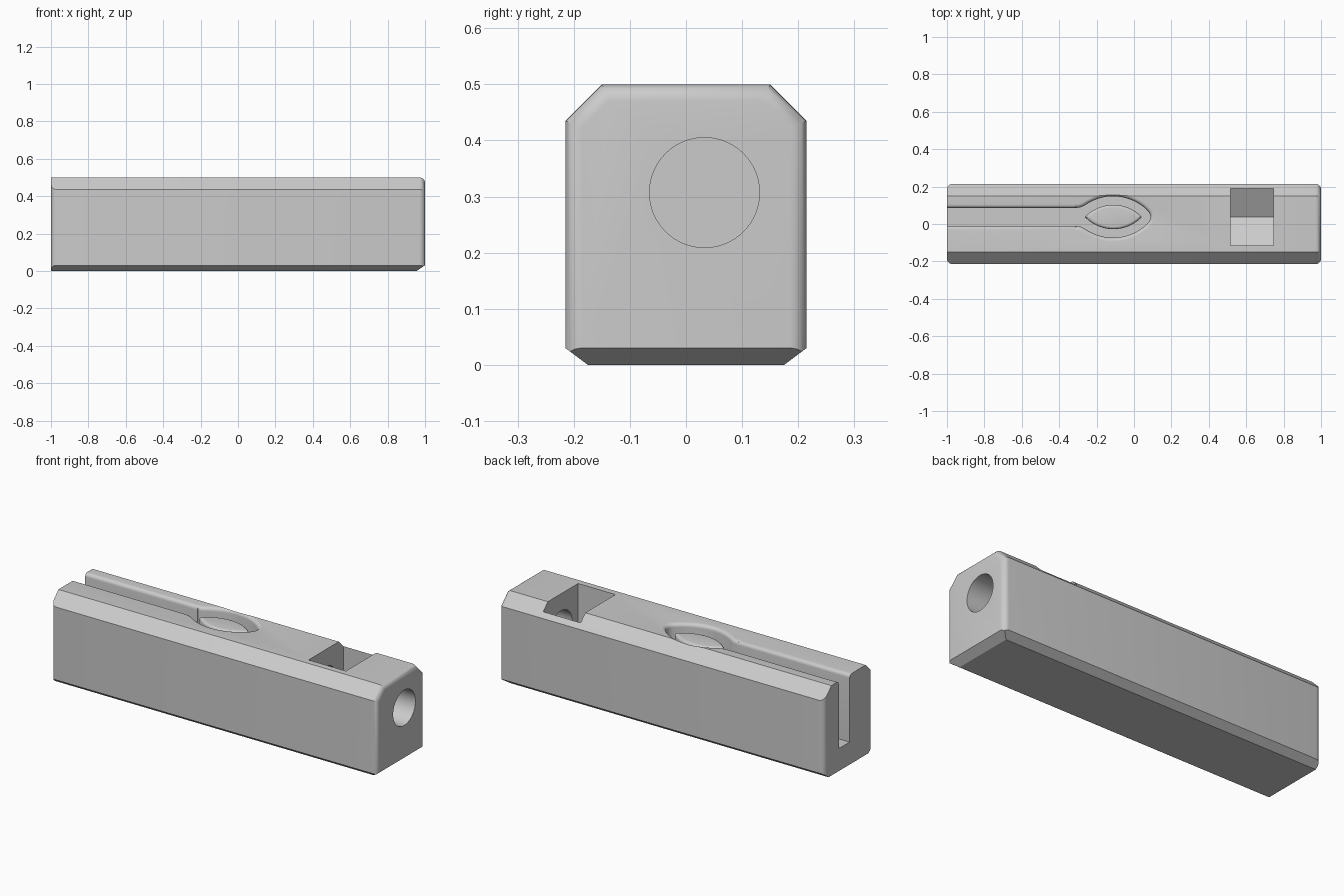
import bpy, bmesh, math
from mathutils import Vector

if "Cube" in bpy.data.objects:
    bpy.data.objects.remove(bpy.data.objects["Cube"])

grey = bpy.data.materials.new("plain grey")
grey.use_nodes = True
grey.diffuse_color = (0.6, 0.6, 0.6, 1)
grey.node_tree.nodes["Principled BSDF"].inputs["Base Color"].default_value = (0.6, 0.6, 0.6, 1)

HALF_Y, TOP, CORE_Y, CORE_X = 0.215, 0.5, 0.0375, -0.11
LENS_A, LENS_B = 0.1525, 0.065      # half length and half width of the lens
FLOOR, FILLET = 0.125, 0.02


def add_object(name, bm):
    bmesh.ops.recalc_face_normals(bm, faces=bm.faces)
    mesh = bpy.data.meshes.new(name)
    bm.to_mesh(mesh)
    bm.free()
    obj = bpy.data.objects.new(name, mesh)
    bpy.context.collection.objects.link(obj)
    mesh.materials.append(grey)
    return obj


def loft(name, rings):
    """Skin a stack of equal-length closed rings and cap both ends."""
    bm = bmesh.new()
    loops = [[bm.verts.new(p) for p in ring] for ring in rings]
    n = len(loops[0])
    for low, high in zip(loops, loops[1:]):
        for i in range(n):
            j = (i + 1) % n
            bm.faces.new((low[i], low[j], high[j], high[i]))
    bm.faces.new(loops[0])
    bm.faces.new(loops[-1])
    return add_object(name, bm)


def slice_off(bm, point, normal):
    """Cut away everything beyond a plane and close the cut."""
    cut = bmesh.ops.bisect_plane(bm, geom=bm.verts[:] + bm.edges[:] + bm.faces[:],
                                 plane_co=point, plane_no=normal, clear_outer=True)
    edges = [e for e in cut["geom_cut"] if isinstance(e, bmesh.types.BMEdge)]
    bmesh.ops.holes_fill(bm, edges=[e for e in edges if e.is_boundary], sides=0)


def shade(obj):
    bpy.ops.object.select_all(action="DESELECT")
    obj.select_set(True)
    bpy.context.view_layer.objects.active = obj
    bpy.ops.object.shade_smooth_by_angle(angle=math.radians(30))


def lens_half(x, d):
    """Half width at x of the pointed lens grown outwards by d."""
    radius = (LENS_A ** 2 + LENS_B ** 2) / (2 * LENS_B)
    if abs(x) <= LENS_A * (radius + d) / radius:
        return math.sqrt((radius + d) ** 2 - x * x) - (radius - LENS_B)
    return math.sqrt(max(0, d * d - (abs(x) - LENS_A) ** 2))


def mirrored(points, z):
    """Closed outline from its upper half, mirrored about the core line."""
    upper = [(CORE_X + x, CORE_Y + h, z) for x, h in points]
    lower = [(CORE_X + x, CORE_Y - h, z) for x, h in points if h > 1e-5]
    return upper + lower[::-1]


def groove_ring(grow, z):
    """Straight channel that opens into an oval pocket."""
    d, steps = 0.045 + grow, 56
    slot = 0.0475 + grow
    points = [(-1, slot)]
    for i in range(steps + 1):
        x = -(LENS_A + d) * math.cos(math.pi * i / steps)
        h = lens_half(x, d) if 0 < i < steps else 0
        if x < 0:
            h = (h + slot + math.sqrt((h - slot) ** 2 + 0.0002)) / 2 if i else slot
        points.append((x, h))
    return mirrored(points, z)


def lens_ring(inset, z):
    steps = 40
    scale_x, scale_y = 1 - inset * 1.6 / LENS_A, 1 - inset / LENS_B
    points = []
    for i in range(steps + 1):
        x = LENS_A * (2 * i / steps - 1)
        h = lens_half(x, 0) if 0 < i < steps else 0
        points.append((x * scale_x, h * scale_y))
    return mirrored(points, z)


# Body block with top chamfers
bm = bmesh.new()
bmesh.ops.create_cube(bm, size=1)
for v in bm.verts:
    v.co = Vector((v.co.x * 2, v.co.y * 2 * HALF_Y, (v.co.z + 0.5) * TOP))
for side in (-1, 1):
    slice_off(bm, (0, side * HALF_Y, 0.435), (0, side, 1))


# Round the upright corners and the whole upper rim of the right end
def is_rounded(edge):
    a, b = (v.co for v in edge.verts)
    if max(a.z, b.z) < 0.01 or abs(a.x - b.x) > 0.01:
        return False
    return a.x > 0 or abs(a.y - b.y) < 0.01


bmesh.ops.bevel(bm, geom=[e for e in bm.edges if is_rounded(e)], offset=0.03,
                segments=6, profile=0.5, affect="EDGES", clamp_overlap=True)

# Chamfers under the long sides and under the right end
for side in (-1, 1):
    slice_off(bm, (0, side * HALF_Y, 0.03), (0, side * 0.03, -0.04))
slice_off(bm, (1, 0, 0.03), (0.03, 0, -0.045))
body = add_object("body", bm)

# Groove cutter, flared at the rim so the edge comes out rounded
rings = [groove_ring(0, FLOOR)]
for i in range(7):
    a = math.pi / 2 * i / 6
    rings.append(groove_ring(FILLET * (1 - math.cos(a)), TOP - FILLET + FILLET * math.sin(a)))
rings.append(groove_ring(FILLET, TOP + 0.1))
groove = loft("groove_cutter", rings)

# Nut trap: a point-down hexagon open at the top
trap_half, bore_z = 0.153, 0.307
side_z = bore_z - trap_half / math.sqrt(3)
tip_z = bore_z - trap_half * 2 / math.sqrt(3)
section = [(CORE_Y - trap_half, TOP + 0.1), (CORE_Y - trap_half, side_z), (CORE_Y, tip_z),
           (CORE_Y + trap_half, side_z), (CORE_Y + trap_half, TOP + 0.1)]
trap = loft("nut_trap_cutter", [[(x, y, z) for y, z in section] for x in (0.515, 0.745)])

# Bolt bore from the right end
circle = [2 * math.pi * i / 64 for i in range(64)]
bore = loft("bore_cutter", [[(x, 0.033 + 0.098 * math.cos(a), bore_z + 0.098 * math.sin(a))
                             for a in circle] for x in (0.3, 1.1)])

for cutter in (groove, trap, bore):
    cutter.hide_render = True
    cut = body.modifiers.new(cutter.name, "BOOLEAN")
    cut.operation, cut.solver, cut.object = "DIFFERENCE", "EXACT", cutter
    bpy.context.view_layer.objects.active = body
    bpy.ops.object.modifier_apply(modifier=cut.name)
    bpy.data.objects.remove(cutter)
shade(body)

# Lens-shaped island standing in the pocket, with a rounded top edge
rim, island_top = 0.015, 0.475
rings = [lens_ring(0, FLOOR - 0.005)]
for i in range(6):
    a = math.pi / 2 * i / 5
    rings.append(lens_ring(rim * (1 - math.cos(a)), island_top - rim + rim * math.sin(a)))
shade(loft("pocket_island", rings))
